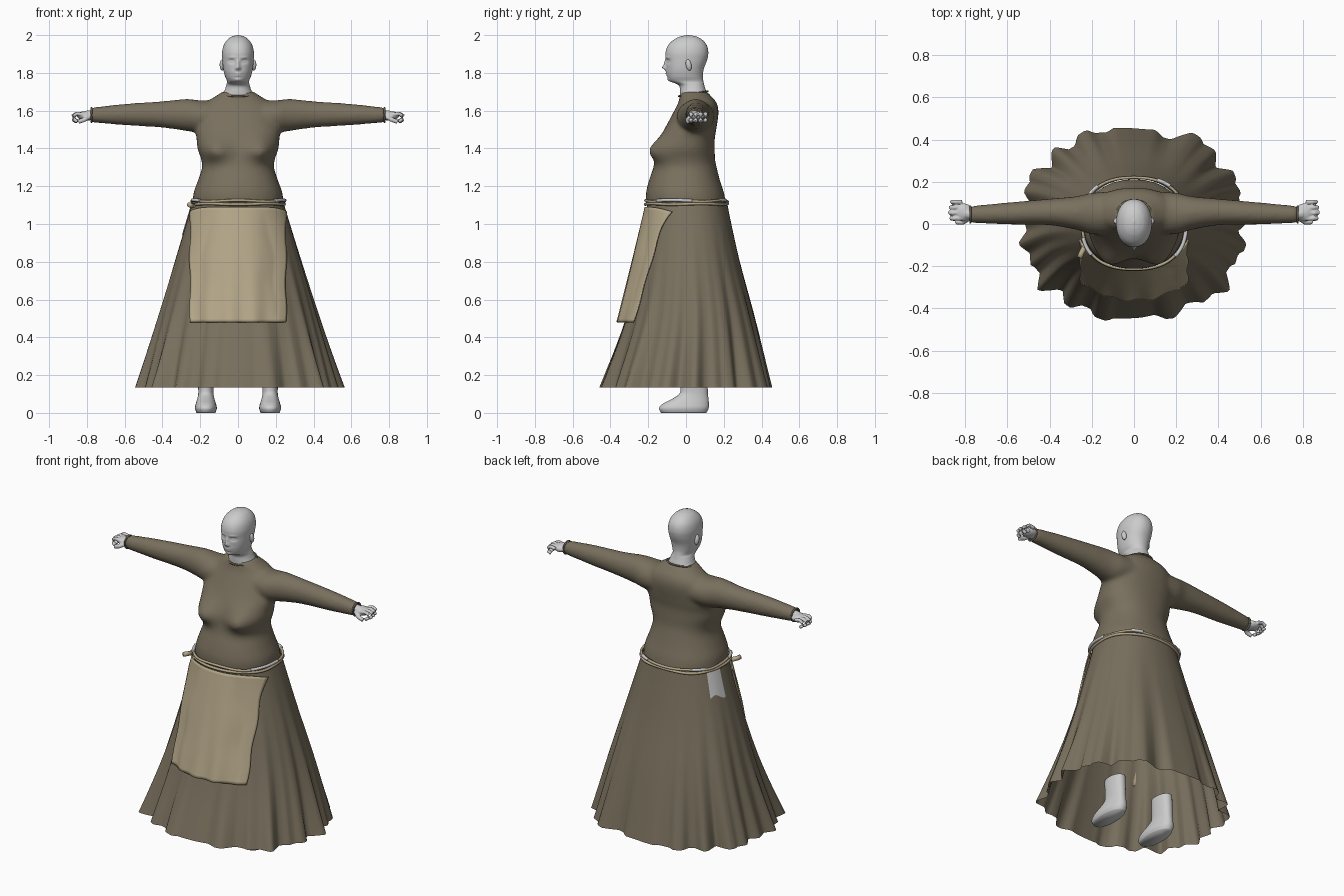
import bpy, bmesh, math
from mathutils import Vector, Matrix
from math import sin, cos, pi, exp

if "Cube" in bpy.data.objects:
    bpy.data.objects.remove(bpy.data.objects["Cube"])


def material(name, rgb):
    m = bpy.data.materials.new(name)
    m.diffuse_color = (*rgb, 1)
    m.use_nodes = True
    m.node_tree.nodes["Principled BSDF"].inputs["Base Color"].default_value = m.diffuse_color
    return m


DRESS = material("brown wool", (0.19, 0.16, 0.11))
LINEN = material("tan linen", (0.46, 0.385, 0.25))
SKIN = material("pale grey", (0.60, 0.60, 0.60))


def sample(table, k):
    """Smooth interpolation of table rows keyed by their first value."""
    k = max(table[0][0], min(table[-1][0], k))
    i = next(j for j in range(len(table) - 1) if k <= table[j + 1][0])
    a, b = table[i], table[i + 1]
    p, q = table[max(i - 1, 0)], table[min(i + 2, len(table) - 1)]
    h = b[0] - a[0]
    t = (k - a[0]) / h
    out = []
    for c in range(1, len(a)):
        m0 = (b[c] - p[c]) / (b[0] - p[0]) * h
        m1 = (q[c] - a[c]) / (q[0] - a[0]) * h
        out.append((2*t**3 - 3*t*t + 1) * a[c] + (t**3 - 2*t*t + t) * m0
                   + (3*t*t - 2*t**3) * b[c] + (t**3 - t*t) * m1)
    return out


def sheet(bm, fn, nu, nv, loop=True, caps=True):
    """Grid surface from fn(u, v); u runs around, v runs along."""
    cols = nu if loop else nu + 1
    rows = [[bm.verts.new(fn(i / nu, j / nv)) for i in range(cols)] for j in range(nv + 1)]
    for r, s in zip(rows, rows[1:]):
        for i in range(nu):
            k = (i + 1) % cols
            bm.faces.new((r[i], r[k], s[k], s[i]))
    if loop and caps:
        bm.faces.new(rows[0][::-1])
        bm.faces.new(rows[-1])


def ball(bm, centre, radii, tilt=0):
    mat = Matrix.Translation(centre) @ Matrix.Rotation(tilt, 4, 'X') @ Matrix.Diagonal((*radii, 1))
    bmesh.ops.create_uvsphere(bm, u_segments=20, v_segments=12, radius=1, matrix=mat)


def finish(bm, name, mat, voxel=0, smooth=0, thick=0):
    bmesh.ops.recalc_face_normals(bm, faces=bm.faces)
    for f in bm.faces:
        f.smooth = True
    me = bpy.data.meshes.new(name)
    bm.to_mesh(me)
    bm.free()
    ob = bpy.data.objects.new(name, me)
    bpy.context.collection.objects.link(ob)
    me.materials.append(mat)
    if voxel:
        r = ob.modifiers.new("blend", 'REMESH')
        r.mode, r.voxel_size, r.use_smooth_shade = 'VOXEL', voxel, True
        s = ob.modifiers.new("soften", 'SMOOTH')
        s.factor, s.iterations = 0.5, smooth
    if thick:
        s = ob.modifiers.new("thickness", 'SOLIDIFY')
        s.thickness, s.offset = thick, 0
    return ob


def tube(bm, path, r, sides=12, loop=False):
    """Round tube along points."""
    pts = [Vector(p) for p in path]
    n = len(pts)
    if loop:
        pts.append(pts[0])

    def fn(u, v):
        j = round(v * (len(pts) - 1))
        a = pts[(j - 1) % n] if loop else pts[max(j - 1, 0)]
        b = pts[(j + 1) % n] if loop else pts[min(j + 1, n - 1)]
        d = (b - a).normalized()
        side = d.cross(Vector((0, 0, 1)))
        side = side.normalized() if side.length > 0.05 else Vector((0, 1, 0))
        up = side.cross(d)
        return pts[j] + r * (cos(2*pi*u) * side + sin(2*pi*u) * up)
    sheet(bm, fn, sides, len(pts) - 1, caps=not loop)


def oval(u, rx, yf, yb, n=2.0):
    c, s = cos(2*pi*u), sin(2*pi*u)
    cy, ry = (yf + yb) / 2, (yb - yf) / 2
    return (math.copysign(abs(c)**(2/n), c) * rx, cy + math.copysign(abs(s)**(2/n), s) * ry)


# Bodice: torso with soft bust, blended with the sleeves into one garment
TORSO = [(1.09, .240, -.210, .215), (1.16, .236, -.212, .202), (1.23, .212, -.196, .180),
         (1.30, .190, -.172, .162), (1.34, .194, -.164, .154), (1.40, .214, -.157, .152),
         (1.45, .219, -.140, .152), (1.50, .224, -.115, .160), (1.60, .200, -.062, .172),
         (1.65, .160, -.038, .157), (1.685, .105, -.032, .125), (1.70, .085, -.028, .113)]
SLEEVE = [(0, .10, 1.50, 1.655, .06), (.2, .098, 1.482, 1.655, .05), (.27, .080, 1.492, 1.662, .052),
          (.4, .063, 1.510, 1.650, .057), (.6, .052, 1.523, 1.636, .05), (.78, .040, 1.538, 1.616, .045)]


def torso(u, v):
    z = 1.09 + 0.61 * v
    x, y = oval(u, *sample(TORSO, z), 2.2)
    if y < 0:
        h = .055 if z < 1.385 else .075
        y -= .058 * exp(-((abs(x) - .128) / .075)**2 - ((z - 1.385) / h)**2)
    return (x, y, z)


def sleeves(u, v):
    x = 0.78 * (2 * v - 1)
    ry, lo, hi, cy = sample(SLEEVE, abs(x))
    return (x, cy + ry * cos(2*pi*u), (lo + hi) / 2 + (hi - lo) / 2 * sin(2*pi*u))


bm = bmesh.new()
sheet(bm, torso, 80, 60)
sheet(bm, sleeves, 32, 80)
finish(bm, "bodice", DRESS, voxel=0.011, smooth=8)

# Skirt: flared open shell with folds that deepen toward the hem
SKIRT = [(.135, .525, -.448, .452), (.5, .422, -.320, .365), (.8, .335, -.248, .285),
         (1.0, .275, -.215, .240), (1.13, .236, -.203, .214)]


def zigzag(a):
    return 2 / pi * math.asin(sin(a))


def skirt_point(u, z, off=0.0):
    rx, yf, yb = sample(SKIRT, z)
    x, y = oval(u, rx + off, yf - off, yb + off, 2.2)
    a = 2 * pi * u
    d = max(0, (1.13 - z) / 0.995)**1.9
    k = d * (.044 * zigzag(14*a + 1.6*sin(3*a)) + .032 * zigzag(23*a + 2*sin(2*a)) + .016*sin(7*a + 1))
    return (x * (1 + k), y * (1 + k * 1.15), z)


bm = bmesh.new()
sheet(bm, lambda u, v: skirt_point(u, .135 + .995 * v), 200, 36, caps=False)
finish(bm, "skirt", DRESS)


# Apron draped over the skirt front
def apron_point(u, v):
    w = abs(2*u - 1)
    z = .48 + .61 * v - .025 * v**6 * w**6
    x = -.253 + .506 * u + .004 * sin(14 * v) * (2*u - 1)
    rx, yf, yb = sample(SKIRT, z)
    # stay just outside the skirt below
    under = yf * max(0, 1 - abs(x / (rx + .012))**2.1)**(1 / 2.1) - .010
    edge = -.252 + .2 * v
    mid = -.360 + .145 * v
    y = min(edge + (mid - edge) * (1 - w**2.6), under) + .006 * (1 - v)**2 * sin(26 * u)
    return (x, min(y, -.05), z)


bm = bmesh.new()
sheet(bm, apron_point, 48, 36, loop=False)
finish(bm, "apron", LINEN, thick=.007)


# Waist tie, pale side bands, loose tie end and pale hip patch
def waist(a0, a1, n, z, off, wave=0):
    pts = []
    for i in range(n):
        a = a0 + (a1 - a0) * i / n
        x, y = oval(a, .243 + off, -.212 - off, .218 + off, 2.4)
        pts.append((x, y, z + wave * sin(2*pi*a*5)))
    return pts


bm = bmesh.new()
tube(bm, waist(0, 1, 96, 1.106, .003, .002), .008, 8, True)
tube(bm, waist(0, 1, 96, 1.122, .002, -.003), .0075, 8, True)
finish(bm, "waist_tie", LINEN)

bm = bmesh.new()
for a, b in ((-.115, .02), (.36, .42), (.14, .19), (.54, .61)):
    tube(bm, waist(a, b, 24, 1.125, .005, -.002), .009, 8)
finish(bm, "pale_waist_band", SKIN)

bm = bmesh.new()
tube(bm, [(-.235, -.11, 1.098), (-.250, -.140, 1.098), (-.258, -.160, 1.102)], .013)
finish(bm, "tie_end", LINEN)

bm = bmesh.new()
sheet(bm, lambda u, v: skirt_point(.422 + .066 * u, .955 + .155 * v + .015 * (1 - v) * sin(5*u), .005),
      12, 10, loop=False)
finish(bm, "hip_patch", SKIN)

# Head and neck with sculpted face
HEAD = [(1.66, .100, -.030, .120), (1.70, .074, -.032, .108), (1.73, .063, -.035, .098),
        (1.742, .060, -.050, .095), (1.755, .058, -.083, .092), (1.78, .068, -.097, .089),
        (1.82, .078, -.103, .094), (1.87, .083, -.107, .112), (1.91, .084, -.108, .118),
        (1.95, .074, -.092, .108), (1.98, .052, -.058, .080), (1.994, .028, -.026, .050),
        (2.0, .004, .005, .018)]
# Face bumps: x, z, width, height, depth
FACE = [(0, 1.828, .011, .012, .020), (0, 1.850, .009, .018, .010), (0, 1.786, .020, .005, .006),
        (0, 1.797, .018, .004, .006), (0, 1.762, .018, .010, .007), (0, 1.806, .03, .012, .004)]
for s in (-1, 1):
    FACE += [(s*.034, 1.861, .016, .010, -.012), (s*.034, 1.860, .011, .005, .008),
             (s*.034, 1.882, .022, .006, .003), (s*.012, 1.822, .006, .006, .005)]


def head(u, v):
    z = 1.66 + .34 * sin(v * pi / 2)
    x, y = oval(u, *sample(HEAD, z), 2.15)
    if y < 0:
        for x0, z0, w, h, d in FACE:
            y -= d * exp(-((x - x0) / w)**2 - ((z - z0) / h)**2)
    return (x, y, z)


bm = bmesh.new()
sheet(bm, head, 144, 110)
for s in (-1, 1):
    ball(bm, (s * .084, .014, 1.842), (.013, .015, .030), .2)
finish(bm, "head", SKIN)

# Neckline hem
bm = bmesh.new()
ring = [oval(i / 48, .084, -.038, .114) for i in range(48)]
tube(bm, [(x, y, 1.690 + .17 * (y - .04)) for x, y in ring], .005, 8, True)
finish(bm, "neck_hem", DRESS)

FOOT = [(0, .050, -.132, .108), (.025, .058, -.143, .120), (.05, .053, -.120, .121),
        (.075, .046, -.072, .119), (.10, .042, -.036, .116), (.13, .042, -.030, .115),
        (.23, .044, -.032, .110)]
for s, side in ((-1, "right"), (1, "left")):
    # Loosely curled hand
    bm = bmesh.new()
    tube(bm, [(s*.74, .045, 1.578), (s*.77, .046, 1.577), (s*.80, .05, 1.574)], .027)
    ball(bm, (s * .808, .056, 1.573), (.045, .042, .024))
    for i in range(4):
        y = .022 + .026 * i
        r = .884 - .006 * abs(i - 1.2)
        tube(bm, [(s*.815, y + .004, 1.578), (s*(r - .025), y + .004, 1.584), (s*(r - .008), y + .005, 1.574),
                  (s*(r - .010), y + .004, 1.552), (s*(r - .026), y + .002, 1.542)], .0105, 10)
    tube(bm, [(s*.785, .025, 1.568), (s*.812, .008, 1.553), (s*.845, .010, 1.541)], .012, 10)
    finish(bm, side + "_hand", SKIN, voxel=.004, smooth=3)

    # Cuff hem
    bm = bmesh.new()
    tube(bm, [(s*.776, .045 + .038 * cos(i*pi/16), 1.577 + .037 * sin(i*pi/16)) for i in range(32)],
         .005, 8, True)
    finish(bm, side + "_cuff", DRESS)

    # Bare foot and ankle
    bm = bmesh.new()

    def foot(u, v):
        z = .23 * v
        x, y = oval(u, *sample(FOOT, z), 2.3)
        return (s * (.170 + x * (1 - .8 * max(y, 0))), y, z)
    sheet(bm, foot, 40, 30)
    finish(bm, side + "_foot", SKIN)
